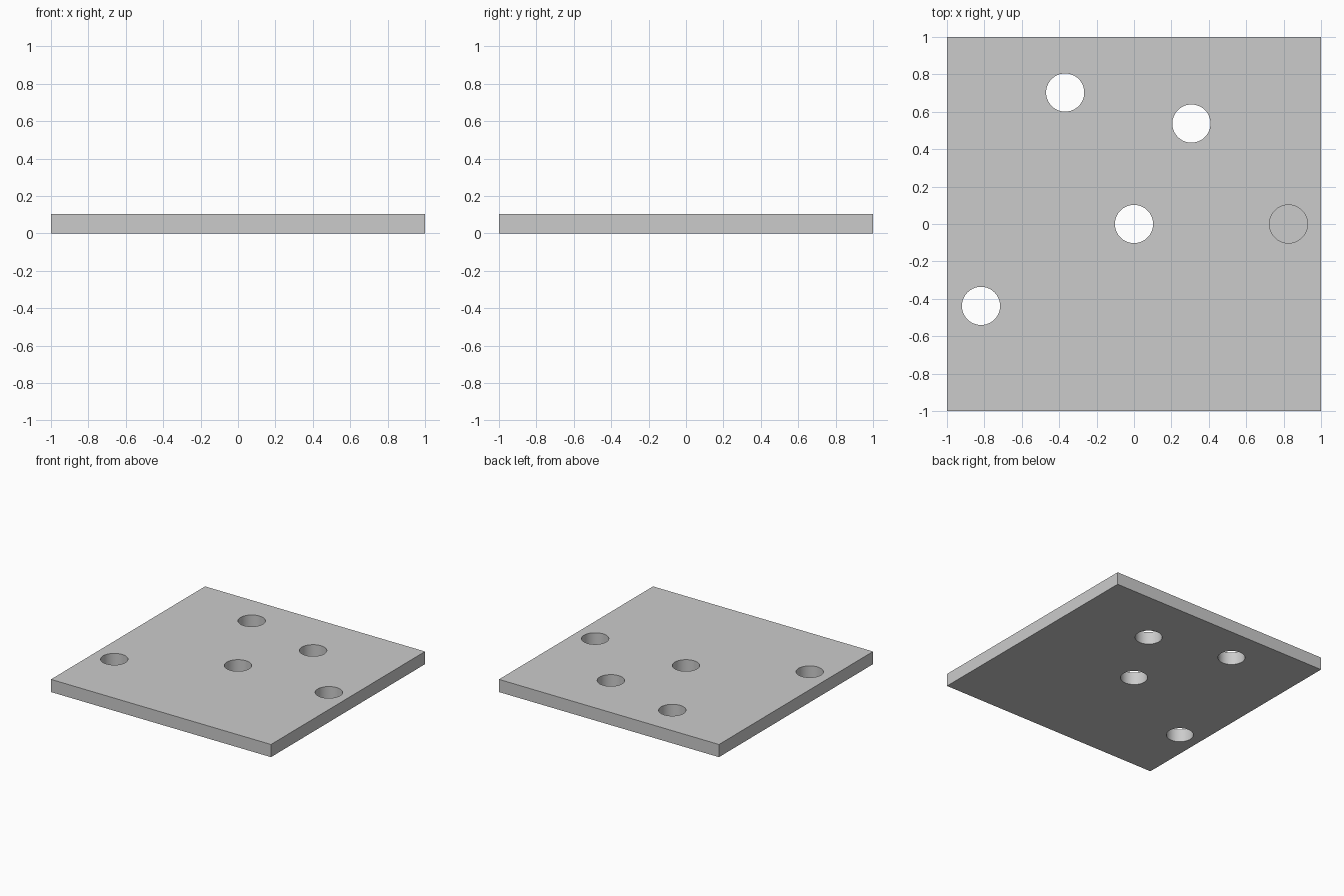
import bpy

if "Cube" in bpy.data.objects:
    bpy.data.objects.remove(bpy.data.objects["Cube"])

T = 0.104   # plate thickness
R = 0.102   # hole radius

# Square plate
bpy.ops.mesh.primitive_cube_add(size=1, location=(0, 0, T / 2))
plate = bpy.context.object
plate.name = "plate"
plate.scale = (2, 2, T)
bpy.ops.object.transform_apply(location=True, rotation=False, scale=True)


def drill(name, x, y, bottom):
    """Cut a round hole from above the plate down to the given height."""
    top = T + 0.1
    bpy.ops.mesh.primitive_cylinder_add(vertices=64, radius=R, depth=top - bottom,
                                        location=(x, y, (top + bottom) / 2))
    cutter = bpy.context.object
    cutter.name = name
    cutter.hide_render = True
    mod = plate.modifiers.new(name, 'BOOLEAN')
    mod.operation = 'DIFFERENCE'
    mod.solver = 'EXACT'
    mod.object = cutter
    bpy.context.view_layer.objects.active = plate
    bpy.ops.object.modifier_apply(modifier=mod.name)
    bpy.data.objects.remove(cutter)


# Four through holes
for x, y in [(0, 0), (-0.368, 0.703), (0.307, 0.537), (-0.818, -0.438)]:
    drill("through_hole", x, y, -0.1)

# One blind hole with a thin floor
drill("blind_hole", 0.826, 0, 0.005)

# Smooth hole walls, sharp rims
bpy.ops.object.select_all(action='DESELECT')
plate.select_set(True)
bpy.context.view_layer.objects.active = plate
bpy.ops.object.shade_smooth_by_angle()
